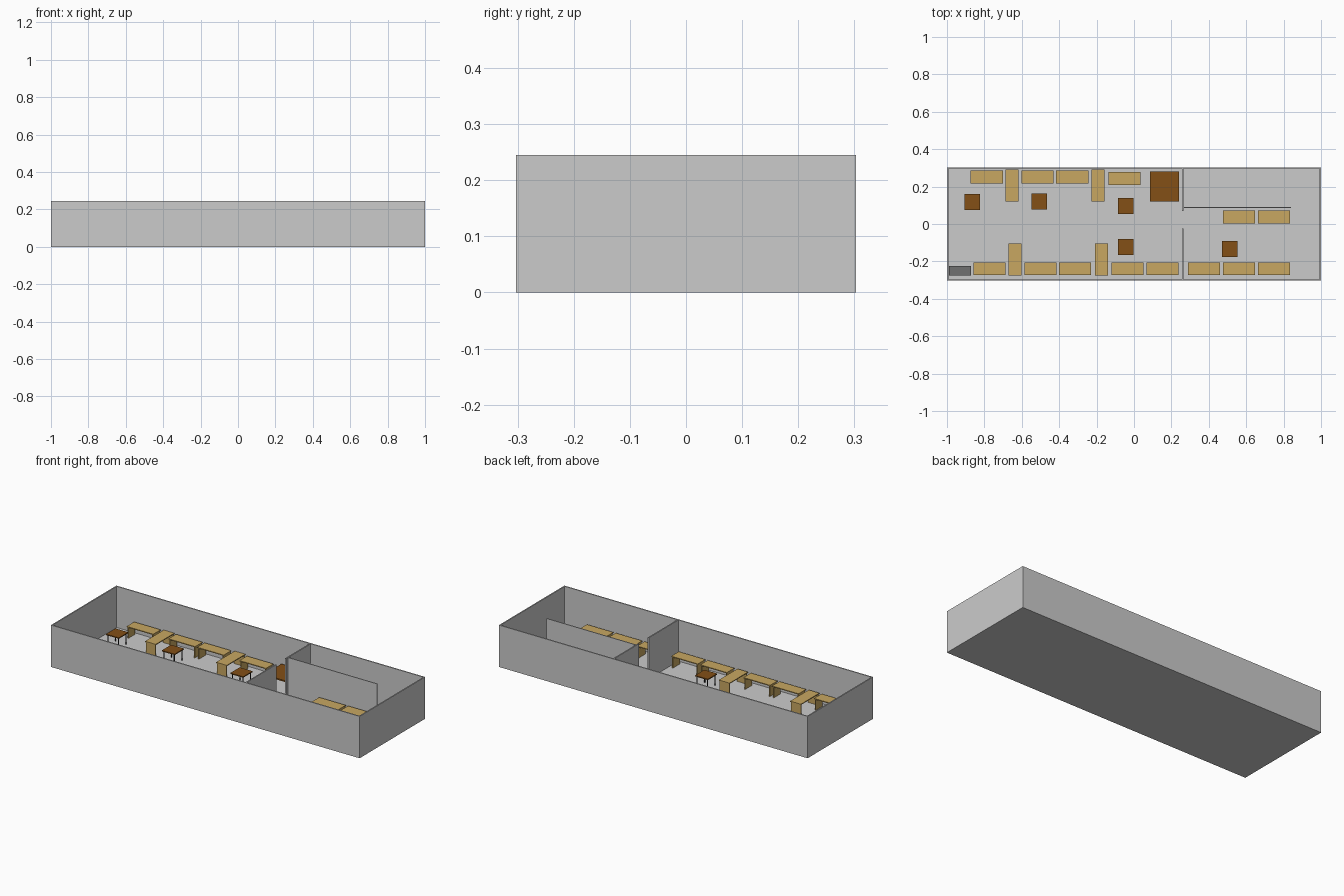
import bpy, bmesh
from mathutils import Vector

if "Cube" in bpy.data.objects:
    bpy.data.objects.remove(bpy.data.objects["Cube"])


def material(name, col):
    m = bpy.data.materials.new(name)
    m.diffuse_color = (*col, 1)
    m.use_nodes = True
    m.node_tree.nodes["Principled BSDF"].inputs["Base Color"].default_value = m.diffuse_color
    return m


WOOD = material("light_wood", (0.58, 0.39, 0.12))
BROWN = material("brown_wood", (0.23, 0.08, 0.008))
BLACK = material("dark_metal", (0.02, 0.02, 0.02))
DARK = material("dark_grey", (0.16, 0.16, 0.16))


def boxes(name, parts):
    """One object from boxes: (x0, x1, y0, y1, z0, z1, material)."""
    bm = bmesh.new()
    mats = []
    for x0, x1, y0, y1, z0, z1, mat in parts:
        if mat not in mats:
            mats.append(mat)
        verts = bmesh.ops.create_cube(bm, size=1)["verts"]
        for v in verts:
            v.co = Vector((x0 if v.co.x < 0 else x1,
                           y0 if v.co.y < 0 else y1,
                           z0 if v.co.z < 0 else z1))
        for f in {f for v in verts for f in v.link_faces}:
            f.material_index = mats.index(mat)
    me = bpy.data.meshes.new(name)
    bm.to_mesh(me)
    bm.free()
    for m in mats:
        if m:
            me.materials.append(m)
    ob = bpy.data.objects.new(name, me)
    bpy.context.collection.objects.link(ob)
    return ob


W, D, H, T, F = 1.0, 0.303, 0.245, 0.007, 0.004

# Room shell
boxes("floor", [(-W, W, -D, D, 0, F, None)])
for s, side in ((-1, "front"), (1, "back")):
    a, b = sorted((s * D, s * (D - T)))
    boxes(side + "_wall", [(-W, W, a, b, 0, H, None)])
for s, side in ((-1, "left"), (1, "right")):
    a, b = sorted((s * W, s * (W - T)))
    boxes(side + "_wall", [(a, b, -D + T, D - T, 0, H, None)])

# Inner partitions with a doorway between the two cross pieces
PX = 0.257
boxes("partition_front", [(PX, PX + T, -D + T, -0.023, F, H, None)])
boxes("partition_back", [(PX, PX + T, 0.07, D - T, F, H, None)])
boxes("partition_long", [(PX + T, 0.84, 0.085, 0.09, F, H, None)])


def desk(x, y, lengthwise=True):
    """Panel-ended desk with its lower left corner at x, y."""
    L, B, top, th = 0.172, 0.069, 0.073, 0.005
    w, d = (L, B) if lengthwise else (B, L)
    parts = [(x, x + w, y, y + d, top - th, top, WOOD)]
    for o in (0.004, L - 0.004 - th):
        if lengthwise:
            parts.append((x + o, x + o + th, y + 0.003, y + d - 0.003, F, top - th, WOOD))
        else:
            parts.append((x + 0.003, x + w - 0.003, y + o, y + o + th, F, top - th, WOOD))
    boxes("desk", parts)


# Desks along the back wall, the front wall and the long partition
for x in (-0.873, -0.602, -0.416):
    desk(x, 0.217)
desk(-0.137, 0.209)
for x in (-0.858, -0.586, -0.401, -0.121, 0.067, 0.288, 0.475, 0.662):
    desk(x, -0.274)
for x in (0.475, 0.662):
    desk(x, 0.004)
for x, y in ((-0.686, 0.12), (-0.226, 0.12), (-0.671, -0.276), (-0.209, -0.276)):
    desk(x, y, False)


def table(name, cx, cy, w, d, top, th, leg):
    """Brown square top on four thin dark legs."""
    parts = [(cx - w / 2, cx + w / 2, cy - d / 2, cy + d / 2, top - th, top, BROWN)]
    for sx in (-1, 1):
        for sy in (-1, 1):
            x, y = cx + sx * (w / 2 - 0.008), cy + sy * (d / 2 - 0.008)
            parts.append((x - leg, x + leg, y - leg, y + leg, F, top - th, BLACK))
    boxes(name, parts)


for x, y in ((-0.866, 0.118), (-0.506, 0.12), (-0.045, 0.096), (-0.045, -0.122), (0.512, -0.133)):
    table("small_table", x, y, 0.083, 0.086, 0.073, 0.006, 0.002)
table("large_table", 0.162, 0.2, 0.155, 0.162, 0.085, 0.008, 0.003)

# Low grey cabinet in the front left corner, with a raised dark lid
boxes("corner_cabinet", [(-0.99, -0.872, -0.275, -0.224, F, 0.075, None),
                         (-0.98, -0.88, -0.268, -0.231, 0.075, 0.079, DARK)])
